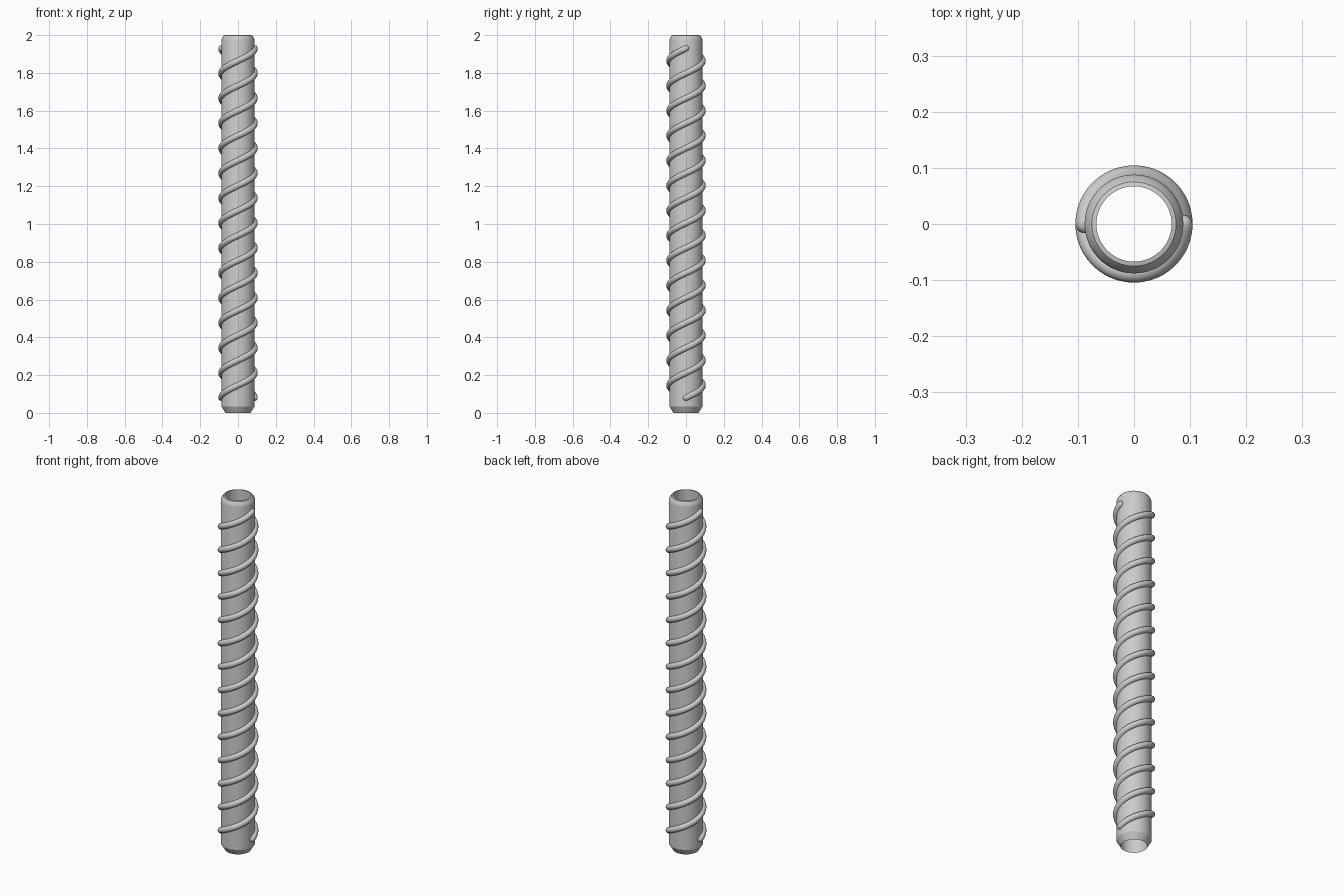
import bpy, bmesh, math
from mathutils import Matrix, Vector

cube = bpy.data.objects.get("Cube")
if cube:
    bpy.data.objects.remove(cube)

# One plain grey metal
grey = bpy.data.materials.new("grey_metal")
grey.use_nodes = True
colour = (0.6, 0.6, 0.6, 1)
grey.diffuse_color = colour
grey.node_tree.nodes["Principled BSDF"].inputs["Base Color"].default_value = colour

TUBE_R, BORE_R = 0.088, 0.067
CORD_R = 0.0165
START, END, TURNS = 0.08, 1.93, 7


def finish(bm, name, angle):
    bmesh.ops.recalc_face_normals(bm, faces=bm.faces)
    mesh = bpy.data.meshes.new(name)
    bm.to_mesh(mesh)
    bm.free()
    mesh.materials.append(grey)
    obj = bpy.data.objects.new(name, mesh)
    bpy.context.collection.objects.link(obj)
    bpy.ops.object.select_all(action='DESELECT')
    obj.select_set(True)
    bpy.context.view_layer.objects.active = obj
    bpy.ops.object.shade_smooth_by_angle(angle=math.radians(angle))
    return obj


# Hollow tube: lathed wall with a bevelled foot and a rounded rim
profile = [(BORE_R, 0), (TUBE_R, 0.035), (TUBE_R, 1.972), (0.085, 1.985),
           (0.075, 1.998), (BORE_R, 2)]
bm = bmesh.new()
verts = [bm.verts.new((r, 0, z)) for r, z in profile]
edges = [bm.edges.new((a, b)) for a, b in zip(verts, verts[1:] + verts[:1])]
bmesh.ops.spin(bm, geom=verts + edges, cent=(0, 0, 0), axis=(0, 0, 1),
               angle=math.tau, steps=64)
bmesh.ops.remove_doubles(bm, verts=bm.verts, dist=0.0001)
finish(bm, "tube", 30)


# Spiral cord: round section swept along a helix, with domed tips
def spiral_cord(name, phase, per_turn=48, sides=14):
    bm = bmesh.new()
    slope = (END - START) / (TURNS * math.tau)
    steps = TURNS * per_turn
    # each station: turn angle, push along the path, section radius
    domes = [(math.sin(a), math.cos(a)) for a in map(math.radians, (80, 55, 28))]
    stations = [(0, -s * CORD_R, c * CORD_R) for s, c in domes]
    stations += [(math.tau * TURNS * i / steps, 0, CORD_R) for i in range(steps + 1)]
    stations += [(math.tau * TURNS, s * CORD_R, c * CORD_R) for s, c in reversed(domes)]
    rings = []
    for t, push, radius in stations:
        out = Vector((math.cos(t + phase), math.sin(t + phase), 0))
        along = Vector((-out.y * TUBE_R, out.x * TUBE_R, slope)).normalized()
        up = out.cross(along)
        centre = out * TUBE_R + Vector((0, 0, START + slope * t)) + along * push
        angles = [math.tau * k / sides for k in range(sides)]
        rings.append([bm.verts.new(centre + (out * math.cos(a) + up * math.sin(a)) * radius)
                      for a in angles])
    for low, high in zip(rings, rings[1:]):
        for k in range(sides):
            n = (k + 1) % sides
            bm.faces.new((low[k], low[n], high[n], high[k]))
    bm.faces.new(rings[0])
    bm.faces.new(rings[-1])
    finish(bm, name, 60)


spiral_cord("left_spiral_cord", 0)
spiral_cord("right_spiral_cord", math.pi)
